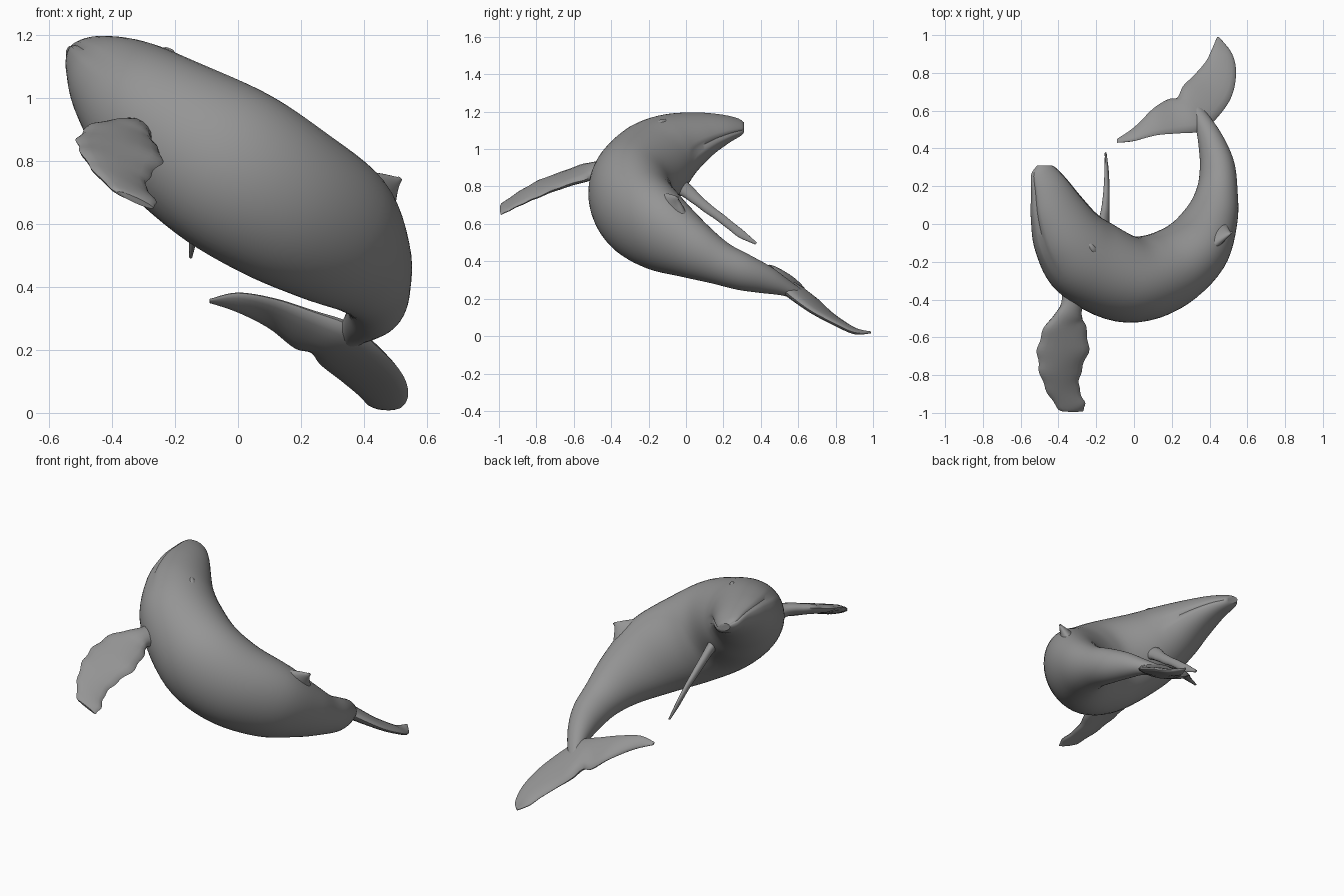
import bpy
import bmesh
import math
from mathutils import Vector

old = bpy.data.objects.get("Cube")
if old:
    bpy.data.objects.remove(old, do_unlink=True)

skin = bpy.data.materials.new("whale grey")
skin.use_nodes = True
grey = (0.3, 0.3, 0.3, 1)
skin.diffuse_color = grey
skin.node_tree.nodes["Principled BSDF"].inputs["Base Color"].default_value = grey


def smooth_rows(rows, steps):
    """Catmull-Rom interpolation of rows given in hundredths of a unit."""
    rows = [[value / 100 for value in row] for row in rows]
    padded = [rows[0]] + rows + [rows[-1]]
    result = []
    for i in range(len(rows) - 1):
        before, start, end, after = padded[i:i + 4]
        for k in range(steps):
            t = k / steps
            result.append([
                b + 0.5 * t * (c - a + t * (2 * a - 5 * b + 4 * c - d + t * (3 * (b - c) + d - a)))
                for a, b, c, d in zip(before, start, end, after)])
    return result + [rows[-1]]


def loft(name, rings, sharp=50):
    """Skin a list of equal rings and close both ends."""
    bm = bmesh.new()
    loops = [[bm.verts.new(p) for p in ring] for ring in rings]
    count = len(loops[0])
    for one, two in zip(loops, loops[1:]):
        for i in range(count):
            j = (i + 1) % count
            bm.faces.new((one[i], one[j], two[j], two[i]))
    bm.faces.new(loops[0])
    bm.faces.new(loops[-1])
    bmesh.ops.recalc_face_normals(bm, faces=bm.faces)
    mesh = bpy.data.meshes.new(name)
    bm.to_mesh(mesh)
    bm.free()
    mesh.materials.append(skin)
    obj = bpy.data.objects.new(name, mesh)
    bpy.context.collection.objects.link(obj)
    bpy.ops.object.select_all(action="DESELECT")
    obj.select_set(True)
    bpy.context.view_layer.objects.active = obj
    bpy.ops.object.shade_smooth_by_angle(angle=math.radians(sharp))


def blade(name, stations, steps=6, count=16, wave=0.0):
    """Fin with rows of leading point, trailing point and thickness."""
    rows = smooth_rows(stations, steps)
    leads = [Vector(row[:3]) for row in rows]
    trails = [Vector(row[3:6]) for row in rows]
    mids = [(a + b) / 2 for a, b in zip(leads, trails)]
    rings = []
    for i, mid in enumerate(mids):
        span = mids[min(i + 1, len(mids) - 1)] - mids[max(i - 1, 0)]
        chord = (leads[i] - trails[i]) / 2
        normal = span.cross(chord).normalized() * max(rows[i][6], 0.004) / 2
        # bumpy edges
        chord *= 1 + wave * math.sin(i * 1.1)
        rings.append([mid + chord * math.cos(a) + normal * math.sin(a)
                      for a in (math.tau * k / count for k in range(count))])
    loft(name, rings)


# body: centre, width and height from snout to tail stock
body_path = [
    (-48, 31, 112, 7, 4), (-48, 28, 112, 14, 8), (-45, 20, 111, 21, 14),
    (-41, 8, 108, 30, 23), (-35, -6, 102, 39, 35), (-26, -18, 93, 46, 45),
    (-5, -29, 79, 46, 53), (14, -26, 67, 43, 52), (32, -13, 56, 36, 46),
    (41, 4, 46, 27, 33), (44, 18, 39, 21, 24), (44, 31, 34, 18, 20),
    (41, 43, 30, 14, 15), (37, 53, 26, 10, 9), (32, 61, 22, 7, 6),
    (28, 66, 20, 4, 3)]
STEPS, SIDES, REACH = 6, 48, 6
rows = smooth_rows(body_path, STEPS)
centres = [Vector(row[:3]) for row in rows]
back = Vector((0.45, 0.05, 0.9))
rings = []
for i, centre in enumerate(centres):
    # a wide tangent keeps the rings from crossing on the inside of the bend
    forward = (centres[max(i - REACH, 0)] - centres[min(i + REACH, len(rows) - 1)]).normalized()
    up = (back - forward * back.dot(forward)).normalized()
    left = up.cross(forward)
    # the mouth groove and fuller lower jaw fade out behind the head
    mouth = max(0.0, min(1.0, (4.6 * STEPS - i) / STEPS))
    ring = []
    for k in range(SIDES):
        angle = math.tau * k / SIDES
        size = 1.0
        if k in (2, SIDES // 2 - 2):
            size -= 0.05 * mouth
        elif k <= 1 or k >= SIDES // 2 - 1:
            size += 0.03 * mouth
        ring.append(centre + left * (rows[i][3] / 2 * size * math.cos(angle))
                    + up * (rows[i][4] / 2 * size * math.sin(angle)))
    rings.append(ring)
loft("body", rings)

# broad outer flipper
blade("left_flipper", [
    (-37, -32, 92, -27, -40, 84, 11), (-39, -44, 92, -28, -48, 86, 8),
    (-47, -54, 91, -26, -53, 84, 7), (-51, -66, 87, -24, -66, 80, 6),
    (-50, -78, 83, -28, -78, 75, 5), (-46, -89, 77, -29, -87, 71, 4),
    (-40, -98, 71, -26, -95, 67, 3), (-38, -99, 70, -27, -99, 65, 2)], wave=0.04)

# slim inner flipper
blade("right_flipper", [
    (-19, -6, 87, -14, -6, 77, 7), (-18, 2, 81, -14, 1, 73, 5),
    (-16, 10, 73, -14, 9, 67, 4), (-15, 20, 65, -14, 19, 60, 3),
    (-15, 30, 57, -14, 28, 53, 2), (-15, 38, 50, -15, 37, 49, 1)], wave=0.03)

# tail flukes, from right tip to left tip through the notch
blade("tail_flukes", [
    (-9, 43, 36, -9, 45, 35, 1), (0, 44, 38, 0, 51, 32, 3),
    (12, 47, 36, 10, 61, 27, 4), (24, 48, 32, 18, 66, 21, 6),
    (35, 49, 28, 23, 67, 20, 8), (42, 54, 23, 26, 73, 16, 7),
    (51, 66, 14, 32, 79, 11, 5), (54, 79, 7, 38, 86, 6, 4),
    (52, 90, 2, 41, 92, 3, 3), (45, 99, 2, 44, 99, 2, 1)])

# hooked fin on a broad hump of the back
blade("dorsal_fin", [
    (28, -22, 73, 49, 8, 54, 18), (36, -17, 77, 49, 1, 62, 10),
    (45, -10, 76, 50, -2, 68, 5), (50, -6, 75, 51, -4, 72, 2),
    (51, -5, 75, 52, -4, 74, 1)])

# low ridge around the blowhole
blade("blowhole_ridge", [
    (-27, -9, 113, -24, -9, 113, 4), (-25, -13, 114, -20, -13, 112, 6),
    (-22, -17, 111, -18, -17, 109, 3)], count=10)
